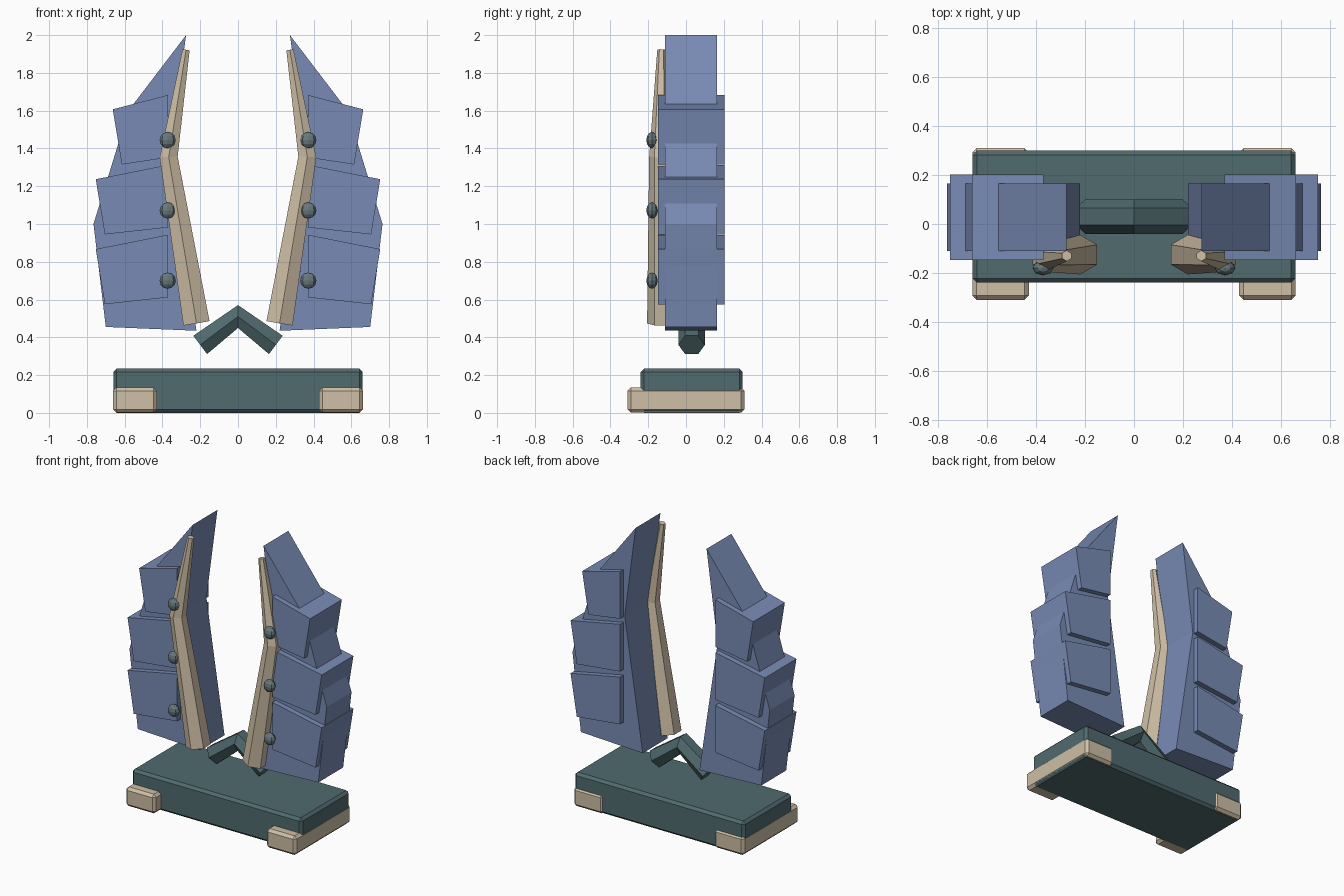
import bpy, bmesh, math
from mathutils import Vector, Matrix

if "Cube" in bpy.data.objects:
    bpy.data.objects.remove(bpy.data.objects["Cube"])


def material(name, rgb):
    m = bpy.data.materials.new(name)
    m.diffuse_color = (*rgb, 1)
    m.use_nodes = True
    m.node_tree.nodes["Principled BSDF"].inputs["Base Color"].default_value = m.diffuse_color
    return m


BLUE = material("blue", (0.19, 0.26, 0.46))
CREAM = material("cream", (0.62, 0.52, 0.38))
TEAL = material("teal", (0.08, 0.145, 0.155))
STEEL = material("steel", (0.14, 0.19, 0.20))


def finish(name, bm, mat):
    bmesh.ops.recalc_face_normals(bm, faces=bm.faces)
    me = bpy.data.meshes.new(name)
    bm.to_mesh(me)
    bm.free()
    me.materials.append(mat)
    ob = bpy.data.objects.new(name, me)
    bpy.context.collection.objects.link(ob)
    return ob


def box(name, lo, hi, bevel, mat):
    lo, hi = Vector(lo), Vector(hi)
    bm = bmesh.new()
    bmesh.ops.create_cube(bm, size=1, matrix=Matrix.Translation((lo + hi) / 2)
                          @ Matrix.Diagonal((*(hi - lo), 1)))
    ob = finish(name, bm, mat)
    mod = ob.modifiers.new("bevel", 'BEVEL')
    mod.width, mod.segments = bevel, 1
    return ob


def slab(name, pts, y0, y1, side, mat):
    """Extrude an x-z outline along y; side = -1 mirrors it."""
    bm = bmesh.new()
    f = bm.faces.new([bm.verts.new((side * x, y0, z)) for x, z in pts])
    ext = bmesh.ops.extrude_face_region(bm, geom=[f])["geom"]
    bmesh.ops.translate(bm, vec=(0, y1 - y0, 0),
                        verts=[v for v in ext if isinstance(v, bmesh.types.BMVert)])
    return finish(name, bm, mat)


def tube(name, path, radii, side, mat):
    """Six-sided tube with one corner line facing the front."""
    pts = [Vector((side * x, y, z)) for x, y, z in path]
    bm = bmesh.new()
    rings = []
    for i, p in enumerate(pts):
        a, b = pts[max(i - 1, 0)], pts[min(i + 1, len(pts) - 1)]
        t = (b - a).normalized()
        u = Vector((0, -1, 0))
        u = (u - t * u.dot(t)).normalized()
        v = t.cross(u)
        rings.append([bm.verts.new(p + radii[i] * (u * math.cos(k * math.pi / 3)
                                                   + v * math.sin(k * math.pi / 3)))
                      for k in range(6)])
    for r, s in zip(rings, rings[1:]):
        for k in range(6):
            bm.faces.new((r[k], r[(k + 1) % 6], s[(k + 1) % 6], s[k]))
    bm.faces.new(rings[0])
    bm.faces.new(rings[-1])
    return finish(name, bm, mat)


# base block and central chevron bar
box("base", (-0.66, -0.24, 0), (0.66, 0.30, 0.235), 0.018, TEAL)
tube("chevron_bar", [(-0.2, 0.03, 0.36), (0, 0.03, 0.51), (0.2, 0.03, 0.36)],
     [0.07] * 3, 1, TEAL)

BODY = [(0.22, 0.435), (0.70, 0.455), (0.765, 1.0), (0.58, 1.60), (0.275, 2.0), (0.36, 1.36)]

for side, tag in ((-1, "left"), (1, "right")):
    # foot rail running front to back
    xs = sorted((side * 0.43, side * 0.661))
    box(f"foot_{tag}", (xs[0], -0.31, 0.001), (xs[1], 0.31, 0.135), 0.018, CREAM)
    # wing body with three overlapping plates and studs
    slab(f"wing_body_{tag}", BODY, -0.11, 0.165, side, BLUE)
    for i, inset in enumerate((0, 0, 0.09)):
        dz = 0.37 * i
        plate = [(0.37, 0.612 + dz), (0.705 - inset, 0.575 + dz),
                 (0.753 - inset, 0.867 + dz), (0.37, 0.943 + dz)]
        slab(f"wing_plate_{tag}_{i + 1}", plate, -0.148, 0.203, side, BLUE)
        bm = bmesh.new()
        bmesh.ops.create_uvsphere(bm, u_segments=8, v_segments=6, radius=0.043,
                                  matrix=Matrix.Translation((side * 0.372, -0.18, 0.70 + 0.372 * i))
                                  @ Matrix.Diagonal((1, 0.7, 1, 1)))
        finish(f"stud_{tag}_{i + 1}", bm, STEEL)
    # tapered spine along the inner edge
    tube(f"spine_{tag}", [(0.22, -0.125, 0.475), (0.367, -0.14, 1.355), (0.275, -0.13, 1.922)],
         [0.081, 0.055, 0.022], side, CREAM)
